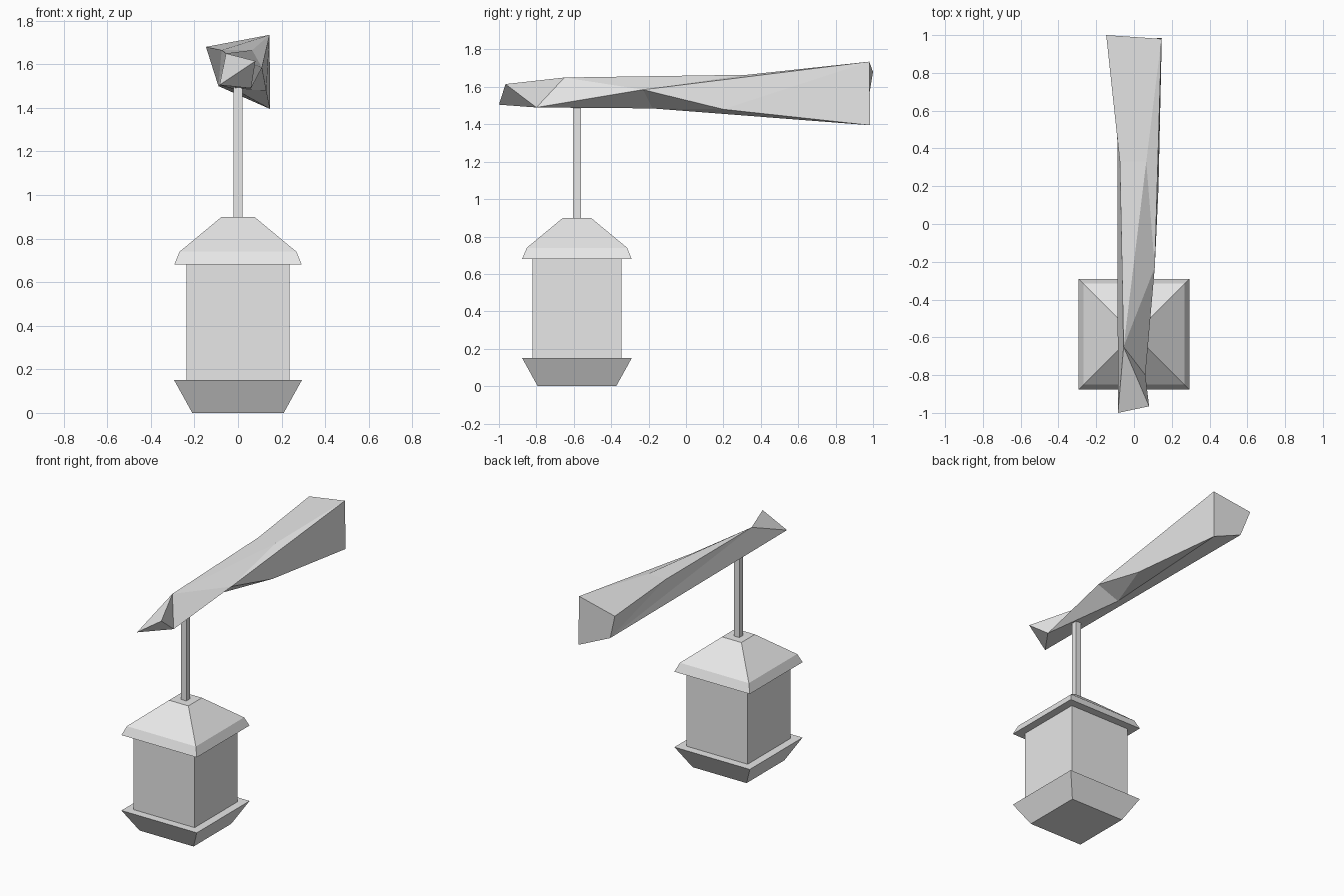
import bpy
import bmesh
from mathutils import Vector

default_cube = bpy.data.objects.get("Cube")
if default_cube:
    bpy.data.objects.remove(default_cube, do_unlink=True)

# Single plain grey for the whole model
GREY = (0.8, 0.8, 0.8, 1.0)
grey = bpy.data.materials.new("plain_grey")
grey.use_nodes = True
grey.diffuse_color = GREY
grey.node_tree.nodes["Principled BSDF"].inputs["Base Color"].default_value = GREY

LANTERN_CENTRE = Vector((0, -0.583, 0))


def finish(name, bm, location=(0, 0, 0)):
    """Turn a bmesh into a flat-shaded object."""
    bmesh.ops.recalc_face_normals(bm, faces=bm.faces[:])
    mesh = bpy.data.meshes.new(name)
    bm.to_mesh(mesh)
    bm.free()
    mesh.materials.append(grey)
    obj = bpy.data.objects.new(name, mesh)
    obj.location = location
    bpy.context.collection.objects.link(obj)
    return obj


def square_stack(name, profile):
    """Loft square rings given as (half width, height) and cap both ends."""
    bm = bmesh.new()
    corners = [(-1, -1), (1, -1), (1, 1), (-1, 1)]
    rings = [[bm.verts.new((sx * half, sy * half, z)) for sx, sy in corners]
             for half, z in profile]
    for low, high in zip(rings, rings[1:]):
        for i in range(4):
            j = (i + 1) % 4
            bm.faces.new((low[i], low[j], high[j], high[i]))
    bm.faces.new(rings[0][::-1])
    bm.faces.new(rings[-1])
    return finish(name, bm, LANTERN_CENTRE)


# Lantern and its hanging rod
square_stack("lantern_base", [(0.21, 0), (0.293, 0.15)])
square_stack("lantern_body", [(0.237, 0.15), (0.237, 0.68)])
square_stack("lantern_roof", [(0.293, 0.68), (0.268, 0.74), (0.075, 0.9)])
square_stack("hanging_rod", [(0.021, 0.9), (0.021, 1.5)])

# Rough-hewn beam: named corners, then the facets that join them
corners = {
    "tip_top": (-0.055, -0.65, 1.65),
    "tip_right": (0.08, -0.965, 1.615),
    "tip_low": (0.06, -0.8, 1.49),
    "tip_left": (-0.085, -1, 1.505),
    "mid_top_left": (-0.075, 0.33, 1.665),
    "mid_top_right": (0.065, 0.33, 1.665),
    "notch": (0.11, -0.23, 1.585),
    "belly": (-0.015, -0.18, 1.485),
    "mid_low": (0.13, 0.2, 1.48),
    "end_top_right": (0.145, 0.98, 1.735),
    "end_top_left": (-0.147, 1, 1.68),
    "end_low_left": (-0.09, 0.97, 1.5),
    "end_low_right": (0.147, 0.985, 1.395),
}
facets = [
    # front tip
    "tip_top tip_right tip_left",
    "tip_right tip_low tip_left",
    # right side
    "tip_top tip_low tip_right",
    "tip_top notch tip_low",
    "tip_top mid_top_right notch",
    "mid_top_right end_top_right notch",
    "notch end_top_right mid_low",
    "mid_low end_top_right end_low_right",
    # top
    "tip_top mid_top_left mid_top_right",
    "mid_top_left end_top_left end_top_right mid_top_right",
    # left side
    "tip_left end_low_left tip_top",
    "tip_top end_low_left mid_top_left",
    "mid_top_left end_low_left end_top_left",
    # underside
    "tip_left tip_low belly",
    "tip_low notch belly",
    "notch mid_low belly",
    "belly mid_low end_low_right",
    "tip_left belly end_low_left",
    "belly end_low_right end_low_left",
    # back end
    "end_top_right end_top_left end_low_left end_low_right",
]
bm = bmesh.new()
verts = {name: bm.verts.new(co) for name, co in corners.items()}
for facet in facets:
    bm.faces.new([verts[name] for name in facet.split()])
finish("beam", bm)
